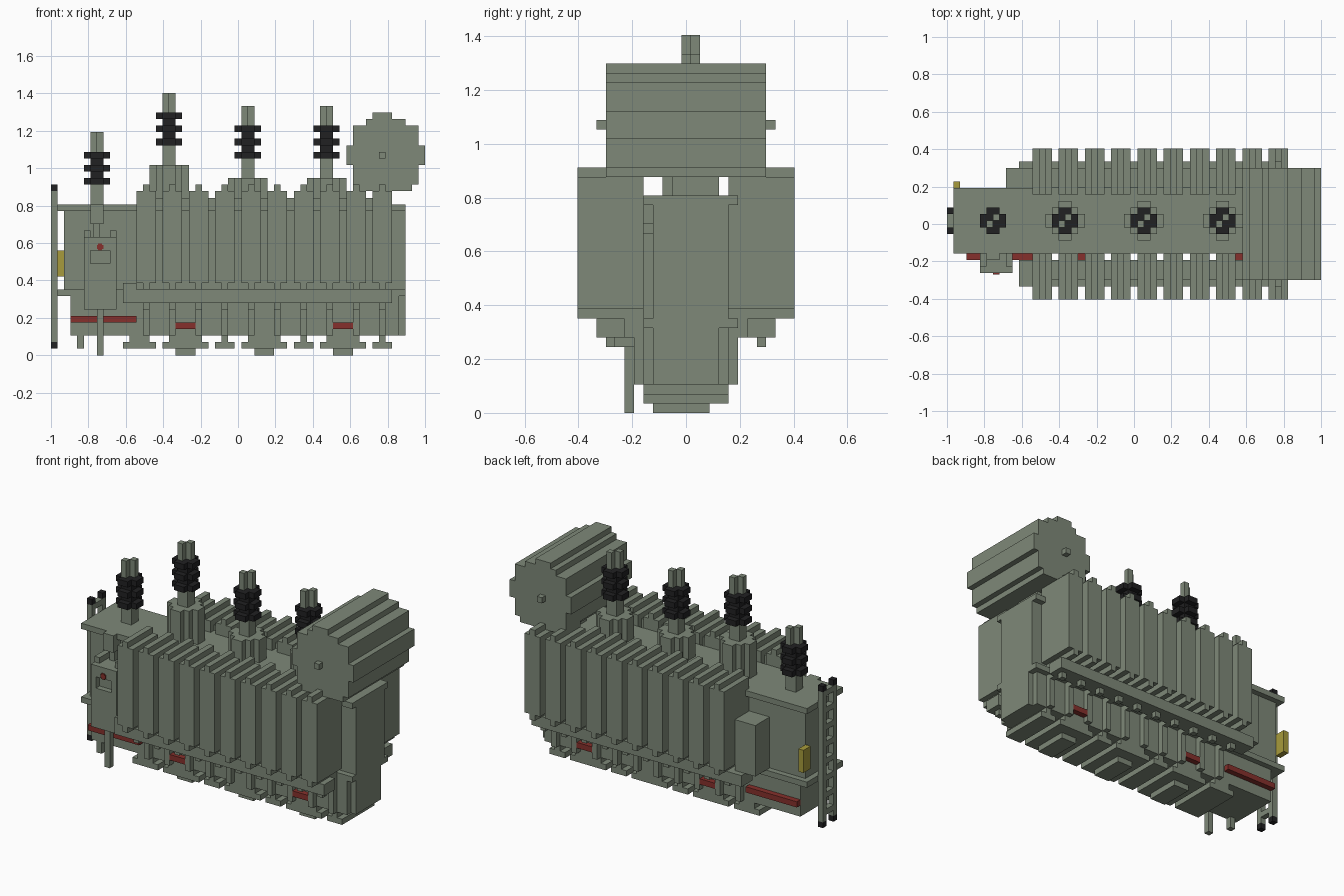
import bpy
import bmesh
from mathutils import Matrix, Vector

if "Cube" in bpy.data.objects:
    bpy.data.objects.remove(bpy.data.objects["Cube"], do_unlink=True)

# One block is the smallest step of the model; coordinates below count blocks
UNIT = 2 / 57
ORIGIN = Vector((28.5, 11.5, 0))


def material(name, color):
    mat = bpy.data.materials.new(name)
    mat.use_nodes = True
    mat.diffuse_color = (*color, 1)
    shader = next(n for n in mat.node_tree.nodes if n.type == "BSDF_PRINCIPLED")
    shader.inputs["Base Color"].default_value = (*color, 1)
    return mat


GREEN = material("grey green paint", (0.21, 0.25, 0.19))
BLACK = material("black ceramic", (0.015, 0.015, 0.016))
RED = material("red paint", (0.24, 0.03, 0.025))
YELLOW = material("yellow paint", (0.39, 0.33, 0.045))


def part(name, mat, *boxes):
    """Build one object from boxes given as x, y and z ranges."""
    bm = bmesh.new()
    for x0, x1, y0, y1, z0, z1 in boxes:
        low, high = Vector((x0, y0, z0)), Vector((x1, y1, z1))
        place = Matrix.Translation(((low + high) / 2 - ORIGIN) * UNIT)
        size = Matrix.Diagonal(((high - low) * UNIT).to_4d())
        bmesh.ops.create_cube(bm, size=1, matrix=place @ size)
    mesh = bpy.data.meshes.new(name)
    bm.to_mesh(mesh)
    bm.free()
    mesh.materials.append(mat)
    obj = bpy.data.objects.new(name, mesh)
    bpy.context.collection.objects.link(obj)
    return obj


def both_sides(box):
    """Return a box with its copy on the other long side."""
    x0, x1, y0, y1, z0, z1 = box
    return [box, (x0, x1, 23 - y1, 23 - y0, z0, z1)]


def rounded(x, y, radius, z0, z1):
    """Stepped round column made of crossing boxes."""
    return [(x - a, x + a, y - b, y + b, z0, z1)
            for a in range(1, radius + 1)
            for b in [radius if a == 1 else max(1, radius + 1 - a)]]


# Tank, lid and flange
part("tank", GREEN, (2, 54, 8, 16, 10, 22))
part("tank_base", GREEN, (3, 53, 7, 16, 3, 9), (53, 54, 8, 15, 3, 9))
part("tank_lid", GREEN, (1, 54, 7, 17, 22, 23))
part("tank_flange", GREEN, (1, 54, 7, 17, 9, 10))

# Feet: wide stepped pads with narrow T-shaped ones between
feet = [(11, 16, 7, 16, 1, 2), (12, 15, 7, 16, 2, 3)]
for x in (17, 29, 41):
    feet += [(x, x + 7, 7, 16, 1, 2), (x + 1, x + 6, 7, 16, 2, 3),
             (x + 2, x + 5, 8, 14, 0, 1)]
    feet += [(x + 8, x + 11, 7, 16, 1, 2), (x + 9, x + 10, 7, 16, 2, 3)]
part("feet", GREEN, *feet)

# Radiator fins, base ribs and connecting pipes on both long sides
fins, ribs, stubs = [], [], []
for x in range(13, 50, 4):
    fins += both_sides((x, x + 3, 0, 7, 11, 25))
    fins += both_sides((x + 1, x + 2, 0, 7, 10, 26))
    ribs += both_sides((x + 1, x + 2, 6, 8, 3, 9))
    stubs += both_sides((x + 1, x + 2, 3, 4, 7, 8))
    stubs += both_sides((x + 1, x + 2, 5, 8, 8, 10))
part("radiator_fins", GREEN, *fins)
part("base_ribs", GREEN, *ribs)
part("radiator_stubs", GREEN, *stubs)
part("lower_headers", GREEN, *both_sides((11, 52, 2, 5, 8, 10)),
     (11, 13, 2, 6, 8, 11))
part("upper_headers", GREEN, *both_sides((13, 52, 3, 6, 22, 24)))

# Red bars and tabs along the base
part("red_bars", RED, *both_sides((3, 13, 6, 7, 5, 6)))
part("red_tabs", RED, *both_sides((19, 22, 6, 7, 4, 5)),
     *both_sides((43, 46, 6, 7, 4, 5)))


# Bushings: stepped turret, ribbed insulator and a split terminal
def bushing(name, x, turret_top, ribs_from, top):
    y = 12
    if turret_top:
        part(name + "_turret", GREEN, *rounded(x, y, 3, 23, turret_top))
    part(name + "_neck", GREEN,
         (x - 1, x + 1, y - 1, y + 1, turret_top or 23, ribs_from))
    rings = [(x - 1, x + 1, y - 1, y + 1, ribs_from, ribs_from + 5)]
    for z in range(ribs_from, ribs_from + 5, 2):
        rings += rounded(x, y, 2, z, z + 1)
    part(name + "_insulator", BLACK, *rings)
    part(name + "_terminal", GREEN,
         (x - 1, x, y - 1, y, ribs_from + 5, top),
         (x, x + 1, y, y + 1, ribs_from + 5, top))


bushing("end_bushing", 7, None, 26, 34)
bushing("tall_bushing", 18, 29, 32, 40)
bushing("middle_bushing", 30, 27, 30, 38)
bushing("last_bushing", 42, 27, 30, 38)

# Oil conservator: a stepped drum lying across the tank
rows = [(47, 55, 25, 26), (46, 56, 26, 29), (45, 57, 29, 32),
        (46, 56, 32, 35), (48, 54, 35, 36), (49, 52, 36, 37)]
part("conservator_drum", GREEN, *[(a, b, 3, 20, c, d) for a, b, c, d in rows])
part("conservator_knobs", GREEN, *both_sides((50, 51, 2, 3, 30, 31)))
part("conservator_support", GREEN, (49, 52, 10, 15, 23, 25))

# Control cabinet with a recessed window and a red lamp
part("cabinet", GREEN, (5, 10, 5, 8, 7, 18), (5, 10, 4, 5, 7, 14),
     (5, 10, 4, 5, 16, 18), (5, 6, 4, 5, 14, 16), (9, 10, 4, 5, 14, 16),
     (5, 6, 5, 8, 18, 19), (9, 10, 5, 8, 18, 19))
part("cabinet_conduit", GREEN, (6, 8, 6, 8, 20, 23), (6.5, 7.5, 7, 8, 18, 20))
part("cabinet_lamp", RED, (7, 8, 3.8, 4, 16.2, 16.8), (7.2, 7.8, 3.8, 4, 16, 17))
part("cabinet_post", GREEN, (7, 8, 5, 6, 0, 7))
part("drain_post", GREEN, (4, 5, 7, 8, 1, 4))

# Rear box and yellow plate block
part("rear_box", GREEN, (9, 13, 16, 20, 10, 19))
part("yellow_block", YELLOW, (1, 2, 16, 18, 12, 16))

# Ladder at the end of the tank
rails = [(0, 1, y, y + 1, 2, 25) for y in (10, 13)]
rungs = [(0, 1, 11, 13, z, z + 1) for z in range(3, 25, 3)]
tips = [(0, 1, y, y + 1, z, z + 1) for y in (10, 13) for z in (1, 25)]
part("ladder_rails", GREEN, *rails)
part("ladder_rungs", GREEN, *rungs)
part("ladder_tips", BLACK, *tips)
